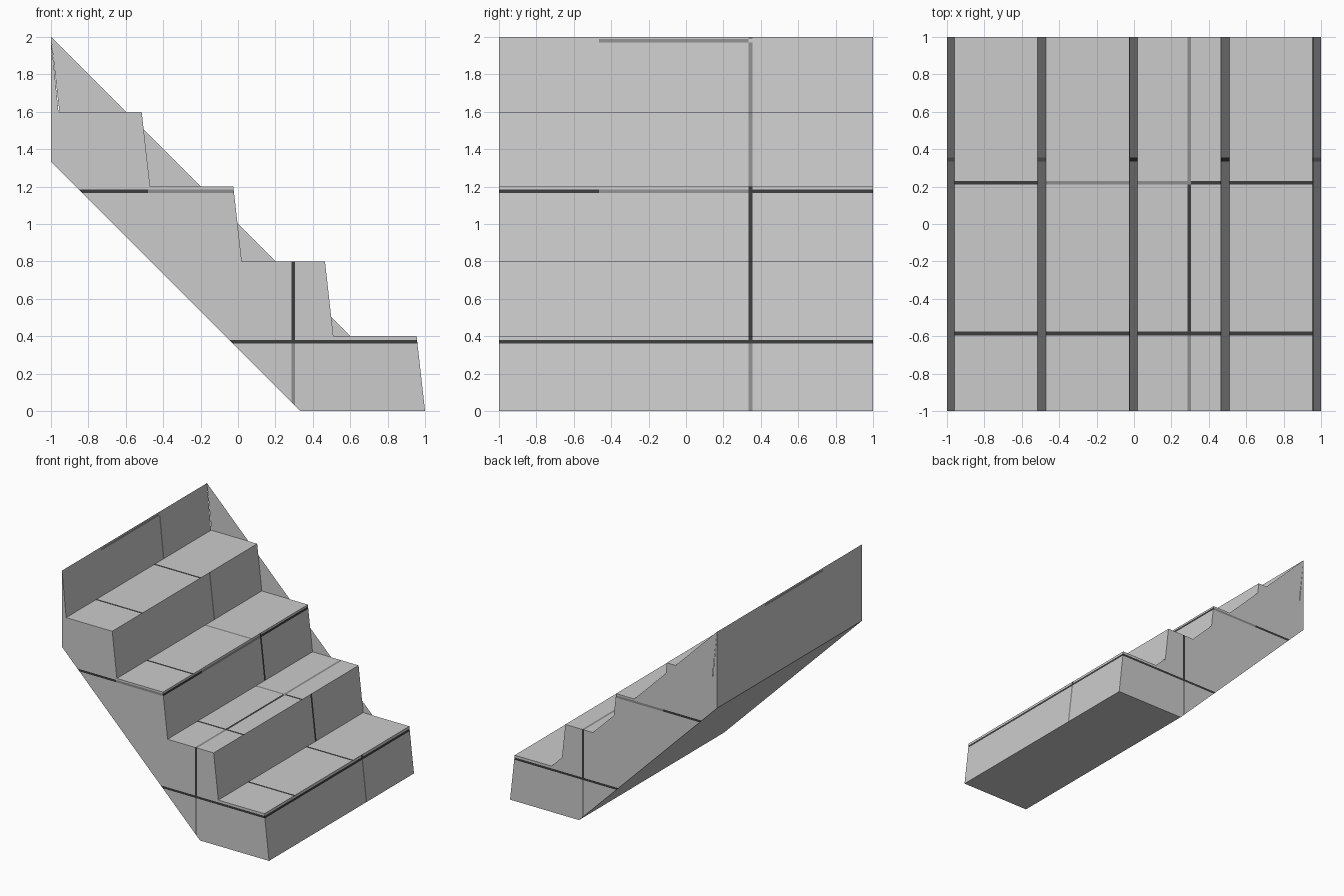
import bpy, bmesh
from mathutils import Vector

if "Cube" in bpy.data.objects:
    bpy.data.objects.remove(bpy.data.objects["Cube"])


def material(name, v):
    m = bpy.data.materials.new(name)
    m.diffuse_color = (v, v, v, 1)
    m.use_nodes = True
    m.node_tree.nodes["Principled BSDF"].inputs["Base Color"].default_value = m.diffuse_color
    return m


MATS = [material("light_concrete", 0.6),
        material("dark_joint", 0.045),
        material("worn_joint", 0.27)]
HALF = 0.01   # half width of a painted joint


def finish(bm, name):
    me = bpy.data.meshes.new(name)
    bm.to_mesh(me)
    bm.free()
    ob = bpy.data.objects.new(name, me)
    bpy.context.collection.objects.link(ob)
    for m in MATS:
        me.materials.append(m)
    return ob


def near(a, b):
    return abs(a - b) < HALF


def joint(c, n):
    """Material index of a face from its centre and direction."""
    x, y, z = c
    if abs(n.y) > 0.9:                      # flanks
        if near(z, 0.37):
            return 1
        if near(z, 1.175):
            return 1 if x < -0.48 else 2
        if near(x, 0.295):
            return 1 if z > 0.36 else 2
    elif abs(n.x) > 0.9:                    # risers and back
        middle = -0.465 < y < 0.345
        if near(z, 1.98):
            return 2 if middle else 0
        if n.x < 0:
            return 0
        if near(z, 0.37):
            return 1
        if near(z, 1.175):
            return 2 if middle else 1
        if near(y, 0.345):
            return 1 if 0.36 < z < 1.2 else 2
    elif n.z > 0.9:                         # treads
        if near(y, -0.585):
            return 1
        if near(y, 0.22):
            return 2 if -0.48 < x < 0.295 else 1
        if near(x, 0.295):
            return 1 if -0.585 < y < 0.22 else 2
    return 0


# Stair block: stepped profile with leaning risers, extruded along y
profile = [(0.333, 0), (1, 0)]
for i in range(4):
    z = 0.4 * (i + 1)
    x = 0.955 - 0.49 * i
    profile += [(x, z), (x - 0.445, z)]
profile += [(-1, 2), (-1, 1.333)]

bm = bmesh.new()
face = bm.faces.new([bm.verts.new((x, -1, z)) for x, z in profile])
out = bmesh.ops.extrude_face_region(bm, geom=[face])
bmesh.ops.translate(bm, vec=(0, 2, 0),
                    verts=[v for v in out["geom"] if isinstance(v, bmesh.types.BMVert)])
bmesh.ops.recalc_face_normals(bm, faces=bm.faces)

# Cut the painted joints into the faces
cuts = {0: ([0.295], [-0.48]),
        1: ([0.345, 0.22, -0.585], [-0.465]),
        2: ([0.37, 1.175, 1.98], [])}
for axis, (joints, breaks) in cuts.items():
    for p in [j + s for j in joints for s in (-HALF, HALF)] + breaks:
        n = Vector((0, 0, 0))
        n[axis] = 1
        bmesh.ops.bisect_plane(bm, geom=bm.verts[:] + bm.edges[:] + bm.faces[:],
                               dist=1e-5, plane_co=n * p, plane_no=n)
bm.normal_update()
for f in bm.faces:
    f.material_index = joint(f.calc_center_median(), f.normal)
finish(bm, "stair_block")

# Thin sloping side fins above the treads, on the back flank only
bm = bmesh.new()
for top, foot, end in [((-1, 2), (-0.955, 1.6), (-0.6, 1.6)),
                       ((-0.505, 1.505), (-0.47, 1.2), (-0.2, 1.2)),
                       ((-0.003, 1.003), (0.02, 0.8), (0.2, 0.8)),
                       ((0.499, 0.501), (0.51, 0.4), (0.6, 0.4))]:
    bm.faces.new([bm.verts.new((x, 1, z)) for x, z in (top, end, foot)])
bm.normal_update()
for f in bm.faces:
    if f.normal.y < 0:
        f.normal_flip()
finish(bm, "side_fins")
